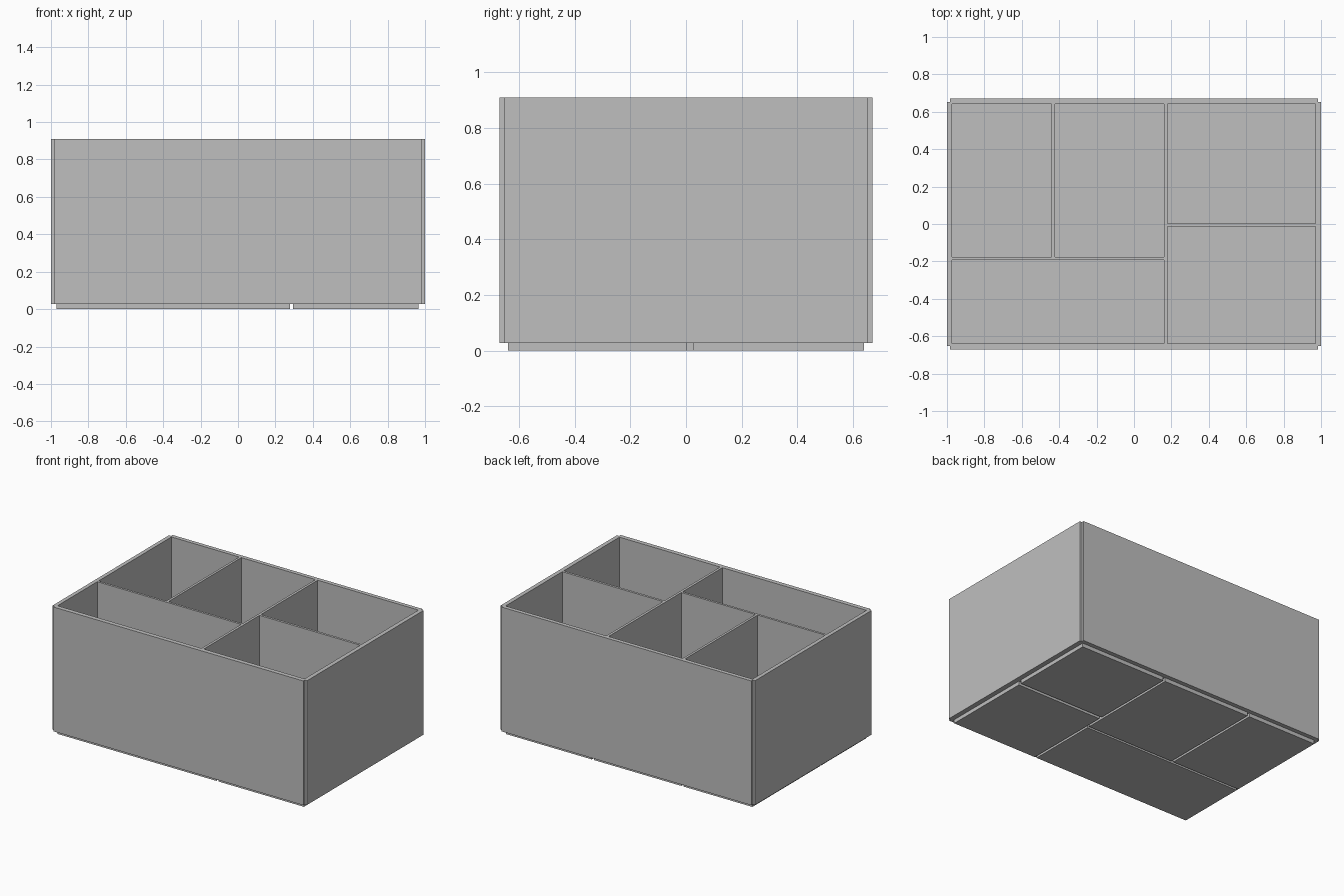
import bpy, bmesh

if "Cube" in bpy.data.objects:
    bpy.data.objects.remove(bpy.data.objects["Cube"])

grey = bpy.data.materials.new("plain_grey")
grey.diffuse_color = (0.52, 0.52, 0.52, 1)
grey.use_nodes = True
grey.node_tree.nodes["Principled BSDF"].inputs["Base Color"].default_value = grey.diffuse_color


def make_prisms(name, outlines, z0, z1):
    """One object holding an upright prism for each outline."""
    bm = bmesh.new()
    for pts in outlines:
        face = bm.faces.new([bm.verts.new((x, y, z0)) for x, y in pts])
        top = bmesh.ops.extrude_face_region(bm, geom=[face])
        verts = [v for v in top["geom"] if isinstance(v, bmesh.types.BMVert)]
        bmesh.ops.translate(bm, verts=verts, vec=(0, 0, z1 - z0))
    bmesh.ops.recalc_face_normals(bm, faces=bm.faces)
    mesh = bpy.data.meshes.new(name)
    bm.to_mesh(mesh)
    bm.free()
    mesh.materials.append(grey)
    obj = bpy.data.objects.new(name, mesh)
    bpy.context.collection.objects.link(obj)
    return obj


def rect(x0, x1, y0, y1):
    return [(x0, y0), (x1, y0), (x1, y1), (x0, y1)]


# outer block, with a small square notch at each corner
X, Y, N = 1.0, 0.67, 0.017
outline = []
for sx, sy in ((-1, -1), (1, -1), (1, 1), (-1, 1)):
    step = [(sx * X, sy * (Y - N)), (sx * (X - N), sy * (Y - N)), (sx * (X - N), sy * Y)]
    outline += step if sx * sy > 0 else step[::-1]
box = make_prisms("organiser_box", [outline], 0.027, 0.91)

# five compartments, cut down to the floor
cells = [
    rect(-0.972, -0.44, -0.176, 0.641),
    rect(-0.423, 0.16, -0.176, 0.641),
    rect(-0.972, 0.16, -0.638, -0.192),
    rect(0.178, 0.97, 0.004, 0.641),
    rect(0.178, 0.97, -0.638, -0.013),
]
cutter = make_prisms("compartment_cutter", cells, 0.054, 1.2)
cutter.hide_render = True
cut = box.modifiers.new("compartments", "BOOLEAN")
cut.operation = "DIFFERENCE"
cut.solver = "EXACT"
cut.object = cutter
bpy.context.view_layer.objects.active = box
bpy.ops.object.modifier_apply(modifier="compartments")
bpy.data.objects.remove(cutter)

# raised pads under the floor, separated by narrow seams
pads = [
    rect(-0.97, -0.427, -0.118, 0.64),
    rect(-0.411, 0.277, -0.118, 0.64),
    rect(-0.97, 0.277, -0.64, -0.134),
    rect(0.293, 0.966, 0.025, 0.64),
    rect(0.293, 0.966, -0.64, 0.003),
]
make_prisms("base_pads", pads, 0.0, 0.027)
